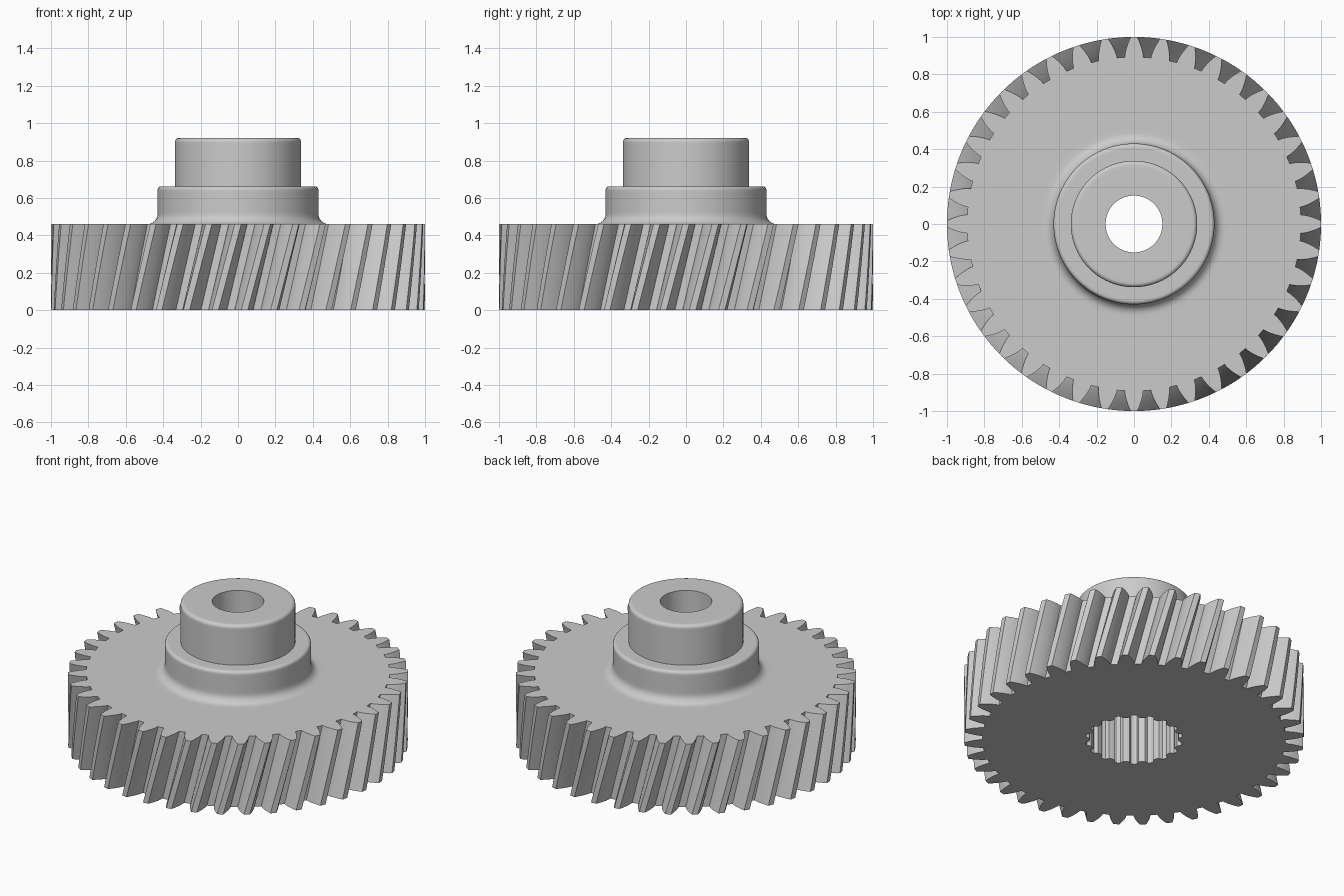
import bpy, bmesh, math

cube = bpy.data.objects.get("Cube")
if cube:
    bpy.data.objects.remove(cube, do_unlink=True)

TEETH, SPLINES, SEGS = 40, 18, 96
TIP_R, ROOT_R, PITCH_R = 1.0, 0.893, 0.952
FACE_Z, SOCKET_Z, TOP_Z = 0.46, 0.60, 0.92
TWIST = math.radians(7.0)
PRESSURE = math.radians(20.6)

bm = bmesh.new()


def ring(polar, z, turn=0.0):
    """Closed loop of vertices from (radius, angle) pairs."""
    return [bm.verts.new((r * math.cos(a + turn), r * math.sin(a + turn), z)) for r, a in polar]


def circle(r, z):
    return ring([(r, math.tau * i / SEGS) for i in range(SEGS)], z)


def bridge(a, b):
    n = len(a)
    for i in range(n):
        j = (i + 1) % n
        bm.faces.new((a[i], a[j], b[j], b[i]))


def loft(rings):
    for a, b in zip(rings, rings[1:]):
        bridge(a, b)


def cap(outer, inner):
    """Flat face between two loops of different shape."""
    edges = [bm.edges.get((lp[i - 1], lp[i])) for lp in (outer, inner) for i in range(len(lp))]
    bmesh.ops.triangle_fill(bm, use_beauty=True, use_dissolve=False, edges=edges)


def arc(cx, cz, r, start, end, steps=6):
    angles = [math.radians(start + (end - start) * i / steps) for i in range(steps + 1)]
    return [(cx + r * math.cos(a), cz + r * math.sin(a)) for a in angles]


def involute(a):
    return math.tan(a) - a


def tooth_outline():
    base = PITCH_R * math.cos(PRESSURE)
    flank = []
    for i in range(7):
        r = ROOT_R + (TIP_R - ROOT_R) * i / 6
        half = math.pi / (2 * TEETH) + involute(PRESSURE) - involute(math.acos(base / r))
        flank.append((r, half))
    pts = []
    for t in range(TEETH):
        mid = math.tau * t / TEETH
        pts += [(r, mid - h) for r, h in flank]
        pts.append((TIP_R, mid))
        pts += [(r, mid + h) for r, h in reversed(flank)]
        pts.append((ROOT_R, mid + math.pi / TEETH))
    return pts


def spline_outline():
    # inner lands and outer grooves with sloping, rounded sides
    period = [(0.262, -0.20), (0.260, 0.0), (0.262, 0.20),
              (0.284, 0.32), (0.289, 0.50), (0.284, 0.68)]
    return [(r, (k + f) * math.tau / SPLINES) for k in range(SPLINES) for r, f in period]


# helical teeth
outline = tooth_outline()
STEPS = 8
teeth = [ring(outline, FACE_Z * i / STEPS, TWIST * (i / STEPS - 1)) for i in range(STEPS + 1)]
loft(teeth)

# stepped hub with fillet and rounded rims, then the bore
profile = [(0.51, FACE_Z)]
profile += arc(0.485, FACE_Z + 0.055, 0.055, 270, 180)
profile += [(0.43, 0.53), (0.43, 0.63)]
profile += arc(0.41, 0.642, 0.02, 0, 90)
profile += [(0.40, 0.662), (0.338, 0.662), (0.338, 0.675), (0.338, 0.89)]
profile += arc(0.316, TOP_Z - 0.022, 0.022, 0, 90)
profile += [(0.30, TOP_Z), (0.152, TOP_Z), (0.152, SOCKET_Z)]
hub = [circle(r, z) for r, z in profile]
loft(hub)

# splined socket in the underside
spline = spline_outline()
socket = [ring(spline, 0.0), ring(spline, SOCKET_Z)]
loft(socket)

# flat faces joining the parts
cap(teeth[-1], hub[0])
cap(teeth[0], socket[0])
cap(socket[1], hub[-1])

bmesh.ops.recalc_face_normals(bm, faces=bm.faces[:])
mesh = bpy.data.meshes.new("helical_gear")
bm.to_mesh(mesh)
bm.free()

steel = bpy.data.materials.new("plain_grey")
steel.use_nodes = True
grey = (0.6, 0.6, 0.6, 1.0)
steel.diffuse_color = grey
steel.node_tree.nodes["Principled BSDF"].inputs["Base Color"].default_value = grey
mesh.materials.append(steel)

gear = bpy.data.objects.new("helical_gear", mesh)
bpy.context.collection.objects.link(gear)
bpy.ops.object.select_all(action='DESELECT')
gear.select_set(True)
bpy.context.view_layer.objects.active = gear
bpy.ops.object.shade_smooth_by_angle(angle=math.radians(30))
